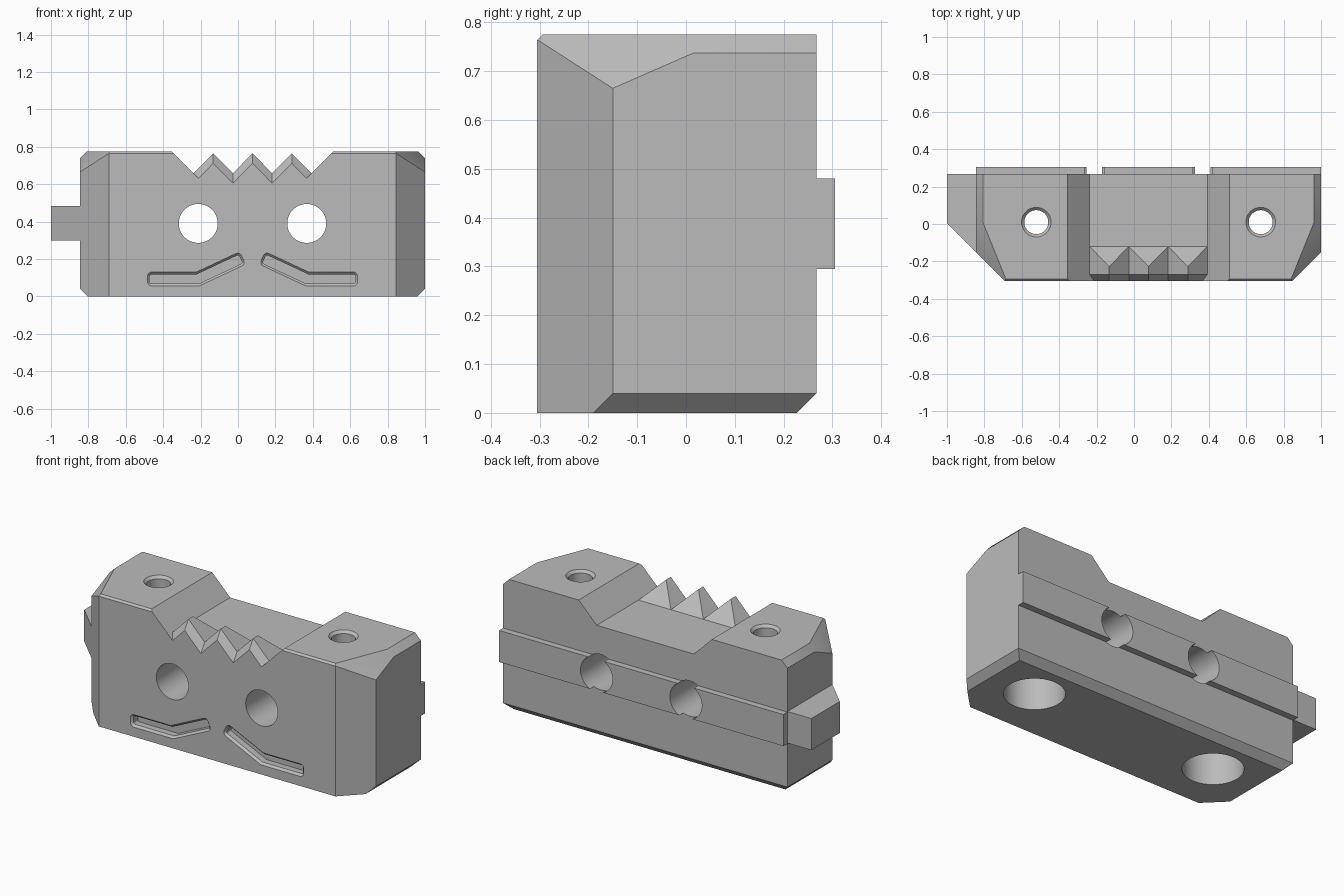
import bpy, bmesh, math
from mathutils import Vector

cube = bpy.data.objects.get("Cube")
if cube:
    bpy.data.objects.remove(cube)

grey = bpy.data.materials.new("plain grey")
grey.use_nodes = True
grey.diffuse_color = (0.5, 0.5, 0.5, 1)
grey.node_tree.nodes["Principled BSDF"].inputs["Base Color"].default_value = (0.5, 0.5, 0.5, 1)

MID = 0.0775                     # centre of the body along x
HALF = 0.9225                    # half length of the body
FRONT, BACK, TOP = -0.305, 0.267, 0.775
FLOOR, TOOTH = 0.658, 0.107      # notch floor and tooth height


def mirror(x):
    return 2 * MID - x


def make(name, bm, helper=False):
    bmesh.ops.recalc_face_normals(bm, faces=bm.faces)
    mesh = bpy.data.meshes.new(name)
    bm.to_mesh(mesh)
    bm.free()
    mesh.materials.append(grey)
    ob = bpy.data.objects.new(name, mesh)
    bpy.context.collection.objects.link(ob)
    if helper:
        ob.hide_render = True
        ob.hide_viewport = True
    return ob


def loft(rings):
    """Closed solid through rings with equal point counts."""
    bm = bmesh.new()
    loops = [[bm.verts.new(p) for p in ring] for ring in rings]
    for a, b in zip(loops, loops[1:]):
        for i in range(len(a)):
            j = (i + 1) % len(a)
            bm.faces.new((a[i], a[j], b[j], b[i]))
    bm.faces.new(loops[0])
    bm.faces.new(loops[-1])
    return bm


def slab(plan, z0, z1):
    return loft([[(x, y, z) for x, y in plan] for z in (z0, z1)])


def lathe(profile, centre, axis, sides=64):
    """Round solid from (radius, position along axis) pairs."""
    rings = []
    for r, h in profile:
        ring = []
        for i in range(sides):
            a = math.tau * i / sides
            u, v = r * math.cos(a), r * math.sin(a)
            ring.append((centre[0] + u, centre[1] + v, h) if axis == "z"
                        else (centre[0] + u, h, centre[1] + v))
        rings.append(ring)
    return loft(rings)


def slice_off(bm, point, normal):
    """Remove everything on the normal's side of a plane and cap it."""
    geom = bm.verts[:] + bm.edges[:] + bm.faces[:]
    cut = bmesh.ops.bisect_plane(bm, geom=geom, dist=1e-6, plane_co=point,
                                 plane_no=normal, clear_outer=True)["geom_cut"]
    bmesh.ops.holes_fill(bm, edges=[e for e in cut if isinstance(e, bmesh.types.BMEdge)], sides=0)


def boolean(target, tool, operation):
    mod = target.modifiers.new(tool.name, "BOOLEAN")
    mod.operation = operation
    mod.solver = "EXACT"
    mod.object = tool


# Body block with clipped front corners and bevelled edges
right_plan = [(1, BACK), (1, -0.15), (0.845, FRONT)]
plan = right_plan + [(mirror(x), y) for x, y in reversed(right_plan)]
bm = slab(plan, 0, TOP)
slice_off(bm, (0, BACK, 0.04), (0, 1, -1))
slice_off(bm, (0, FRONT, 0.764), (0, -1, 1))
for s in (1, -1):
    end = MID + s * HALF
    slice_off(bm, (end, 0, 0.04), (s, 0, -1))
    slice_off(bm, (end, 0, 0.737), (s, 0, 1))
    slice_off(bm, (end, -0.15, 0.665), (s * 0.0277, -0.0112, 0.0256))
body = make("jaw_body", bm)

# Wide notch across the top
WALL = 0.315                     # half width of the notch floor


def notch_edge(z):
    return WALL + z - FLOOR


notch_profile = [(MID - notch_edge(0.9), 0.9), (MID - WALL, FLOOR),
                 (MID + WALL, FLOOR), (MID + notch_edge(0.9), 0.9)]
notch = make("notch_cutter", loft([[(x, y, z) for x, z in notch_profile] for y in (-0.5, 0.5)]), True)
boolean(body, notch, "DIFFERENCE")

# Three pointed teeth with sloping backs
pitch = 2 * WALL / 3
bm = bmesh.new()
for k in (-1, 0, 1):
    c = MID + k * pitch
    l, r, low = c - pitch / 2, c + pitch / 2, FLOOR - 0.05
    front = [(l, low), (l, FLOOR), (c, FLOOR + TOOTH), (r, FLOOR), (r, low)]
    depth = [-0.12, -0.12, -0.227, -0.12, -0.12]
    tooth = loft([[(x, FRONT, z) for x, z in front],
                  [(x, y, z) for (x, z), y in zip(front, depth)]])
    part = bpy.data.meshes.new("tooth_part")
    tooth.to_mesh(part)
    tooth.free()
    bm.from_mesh(part)
    bpy.data.meshes.remove(part)
bmesh.ops.remove_doubles(bm, verts=bm.verts, dist=1e-5)
shared = [f for f in bm.faces if abs(f.normal.x) > 0.99 and abs(abs(f.calc_center_median().x - MID) - pitch / 2) < 1e-3]
bmesh.ops.delete(bm, geom=shared, context="FACES_ONLY")
teeth = make("teeth_union", bm, True)
boolean(body, teeth, "UNION")


# Steep bevel along the front of the teeth
def zigzag(drop, y):
    pts = []
    for i in range(7):
        x = MID - WALL + i * pitch / 2
        z = FLOOR - drop + (TOOTH if i % 2 else 0)
        if i in (0, 6):
            x += (drop / 2) * (1 if i == 0 else -1)
            z += drop / 2
        pts.append((x, y, z))
    top = notch_edge(0.9)
    return pts + [(MID + top, y, 0.9), (MID - top, y, 0.9)]


bevel = make("tooth_bevel_cutter", loft([zigzag(0, -0.27), zigzag(0.08, -0.3228)]), True)
boolean(body, bevel, "DIFFERENCE")

# Rail along the back
rail_plan = [(1, 0.2), (1, 0.305), (1 - 2 * HALF, 0.305), (1 - 2 * HALF, 0.2)]
rail = make("rail_union", slab(rail_plan, 0.295, 0.48), True)
boolean(body, rail, "UNION")

# Side tab
tab_plan = [(-0.8, -0.15), (-0.845, -0.15), (-1, 0.003), (-1, BACK - 0.0005), (-0.8, BACK - 0.0005)]
tab = make("side_tab_union", slab(tab_plan, 0.298, 0.483), True)
boolean(body, tab, "UNION")


# Bent grooves in the front face
def groove_ring(path, radius, y, core=0.015):
    (a, b, c) = [Vector(p) for p in path]
    u, v = (b - a).normalized(), (c - b).normalized()
    side = lambda d: Vector((-d.y, d.x))

    def cap(p, d):
        n, pts = side(d), []
        for s, start in ((1, 0), (-1, 90)):
            for i in range(6):
                t = math.radians(start + i * 18)
                pts.append(p + n * core * s + radius * (n * math.cos(t) + d * math.sin(t)))
        return pts

    m = (side(u) + side(v)).normalized()
    m *= (core + radius) / m.dot(side(u))
    pts = cap(c, v) + [b - m] + cap(a, -u) + [b + m]
    return [(p.x, y, p.y) for p in pts]


left_path = [(-0.462, 0.093), (-0.215, 0.093), (0.005, 0.196)]
paths = [left_path, [(mirror(x), z) for x, z in reversed(left_path)]]
for side_name, path in zip(("right", "left"), paths):
    rings = [groove_ring(path, r, y) for r, y in ((0.0315, -0.315), (0.01, -0.2925), (0.01, -0.255))]
    boolean(body, make(side_name + "_groove_cutter", loft(rings), True), "DIFFERENCE")

# Through holes and stepped screw holes
for s, side_name in ((-1, "right"), (1, "left")):
    through = lathe([(0.104, -0.5), (0.104, 0.5)], (MID + s * 0.29, 0.39), "y")
    boolean(body, make(side_name + "_through_hole_cutter", through, True), "DIFFERENCE")
    screw = lathe([(0.16, -0.1), (0.16, 0.4), (0.064, 0.4), (0.064, 0.76),
                   (0.079, TOP), (0.079, 0.9)], (MID + s * 0.6, 0.01), "z")
    boolean(body, make(side_name + "_screw_hole_cutter", screw, True), "DIFFERENCE")

# Bake the cuts, drop the helpers and smooth the round walls
bpy.context.view_layer.update()
graph = bpy.context.evaluated_depsgraph_get()
baked = bpy.data.meshes.new_from_object(body.evaluated_get(graph))
body.modifiers.clear()
body.data = baked
for ob in list(bpy.data.objects):
    if ob.name.endswith(("_cutter", "_union")):
        bpy.data.objects.remove(ob)
bpy.ops.object.select_all(action="DESELECT")
body.select_set(True)
bpy.context.view_layer.objects.active = body
bpy.ops.object.shade_smooth_by_angle(angle=math.radians(25))
